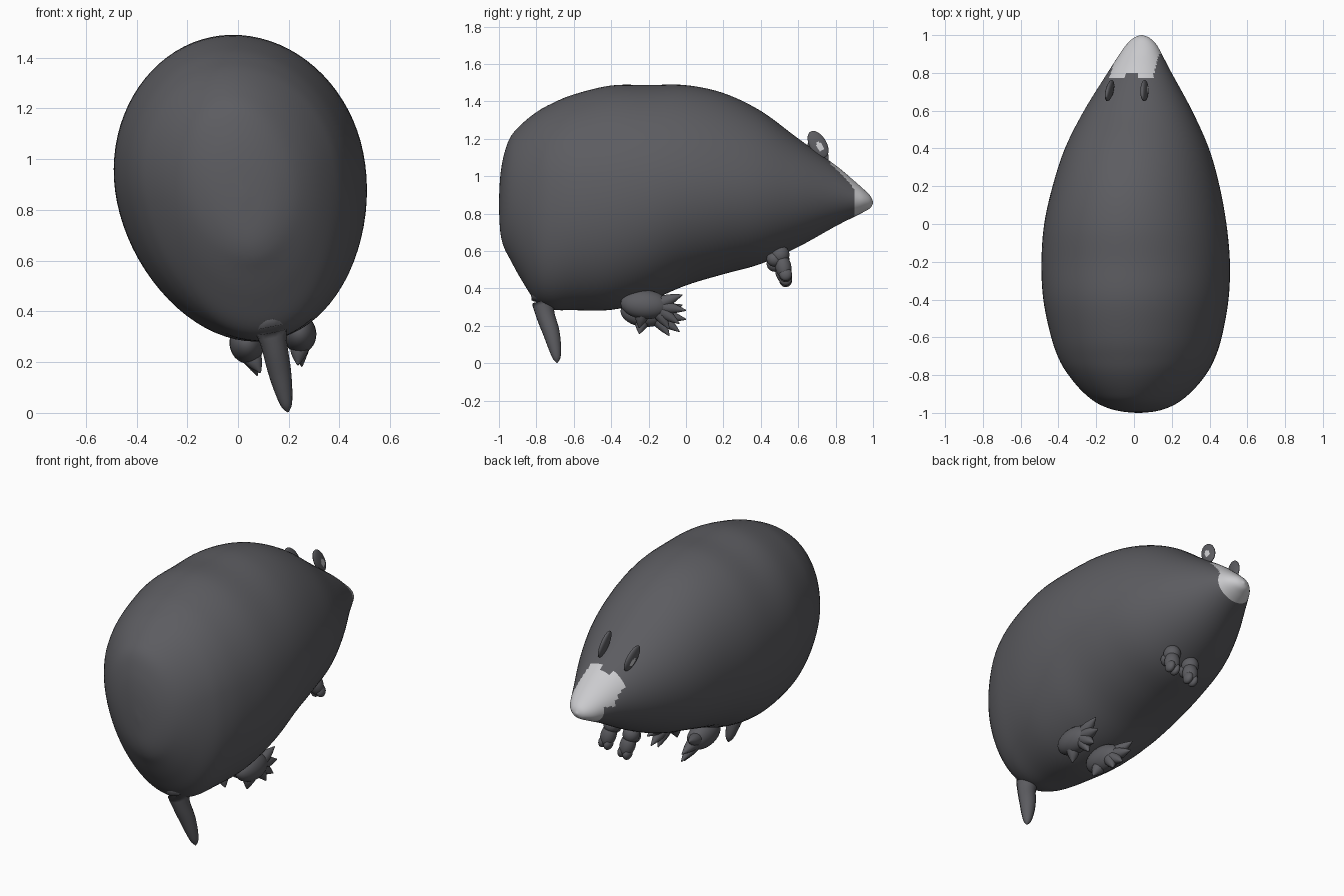
import bpy, bmesh, math
from mathutils import Vector, Matrix

if "Cube" in bpy.data.objects:
    bpy.data.objects.remove(bpy.data.objects["Cube"])


def material(name, rgb):
    m = bpy.data.materials.new(name)
    m.diffuse_color = (*rgb, 1)
    m.use_nodes = True
    m.node_tree.nodes["Principled BSDF"].inputs["Base Color"].default_value = m.diffuse_color
    return m


FUR = material("dark grey fur", (0.108, 0.108, 0.119))
PALE = material("pale grey face", (0.60, 0.60, 0.62))

# The animal is built symmetrically, then the whole of it is rolled to one side
ROLL = (Matrix.Translation((0.01, 0, 0.92)) @ Matrix.Rotation(math.radians(-11.5), 4, 'Y')
        @ Matrix.Translation((0, 0, -0.92)))


def finish(name, bm, mats):
    bmesh.ops.recalc_face_normals(bm, faces=bm.faces)
    bmesh.ops.transform(bm, matrix=ROLL, verts=bm.verts)
    for f in bm.faces:
        f.smooth = True
    me = bpy.data.meshes.new(name)
    bm.to_mesh(me)
    bm.free()
    for m in mats:
        me.materials.append(m)
    ob = bpy.data.objects.new(name, me)
    bpy.context.collection.objects.link(ob)
    return ob


def spline(keys, steps):
    """Smooth interpolation through rows of numbers."""
    out = []
    for i in range(len(keys) - 1):
        a, b, c, d = (keys[min(max(j, 0), len(keys) - 1)] for j in (i - 1, i, i + 1, i + 2))
        for k in range(steps):
            t = k / steps
            out.append([0.5 * (2 * q + (r - p) * t + (2 * p - 5 * q + 4 * r - s) * t * t
                               + (3 * q - p - 3 * r + s) * t ** 3)
                        for p, q, r, s in zip(a, b, c, d)])
    return out + [list(keys[-1])]


def skin(bm, rings):
    rows = [[bm.verts.new(p) for p in ring] for ring in rings]
    n = len(rows[0])
    for a, b in zip(rows, rows[1:]):
        for j in range(n):
            k = (j + 1) % n
            bm.faces.new((a[j], a[k], b[k], b[j]))
    bm.faces.new(rows[0])
    bm.faces.new(rows[-1])


def tube(bm, points, n=14):
    """Tapered tube through (x, y, z, radius) points."""
    pts = spline(points, 5)
    rings = []
    for i, p in enumerate(pts):
        d = Vector(pts[min(i + 1, len(pts) - 1)][:3]) - Vector(pts[max(i - 1, 0)][:3])
        q = d.to_track_quat('Z', 'Y')
        rings.append([Vector(p[:3]) + q @ Vector((math.cos(2 * math.pi * j / n),
                      math.sin(2 * math.pi * j / n), 0)) * max(p[3], 0.001) for j in range(n)])
    skin(bm, rings)


def blob(bm, centre, size, rot=(0, 0, 0), segs=24):
    m = Matrix.Translation(centre)
    for angle, axis in zip(rot, 'XYZ'):
        m = m @ Matrix.Rotation(math.radians(angle), 4, axis)
    bmesh.ops.create_uvsphere(bm, u_segments=segs, v_segments=segs * 2 // 3, radius=1,
                              matrix=m @ Matrix.Diagonal((*size, 1)))


# Body: y, top z, bottom z, widest z, half width, centre x
STATIONS = [
    (-1.0, 0.87, 0.83, 0.85, 0.01, 0), (-0.993, 1.0, 0.70, 0.86, 0.08, 0),
    (-0.975, 1.11, 0.62, 0.88, 0.15, 0), (-0.94, 1.21, 0.55, 0.89, 0.22, 0),
    (-0.88, 1.28, 0.44, 0.9, 0.29, 0), (-0.8, 1.345, 0.32, 0.91, 0.355, 0),
    (-0.72, 1.39, 0.28, 0.92, 0.402, 0), (-0.6, 1.44, 0.277, 0.92, 0.445, 0),
    (-0.4, 1.488, 0.28, 0.93, 0.485, 0), (-0.2, 1.49, 0.33, 0.93, 0.495, 0),
    (0.0, 1.49, 0.415, 0.93, 0.48, 0), (0.2, 1.447, 0.475, 0.92, 0.44, 0.003),
    (0.4, 1.35, 0.53, 0.91, 0.38, 0.005), (0.6, 1.2, 0.62, 0.9, 0.286, 0.008),
    (0.8, 1.055, 0.73, 0.885, 0.17, 0.013), (0.9, 0.97, 0.78, 0.87, 0.112, 0.016),
    (0.95, 0.925, 0.805, 0.86, 0.08, 0.018), (0.985, 0.89, 0.825, 0.857, 0.043, 0.018),
    (1.0, 0.86, 0.85, 0.855, 0.005, 0.018)]
bm = bmesh.new()
rings = []
N = 80
for y, top, bot, mid, w, cx in spline(STATIONS, 6):
    ring = []
    for j in range(N):
        t = 2 * math.pi * j / N
        s = math.sin(t)
        ring.append((cx + w * math.cos(t), y, mid + s * (top - mid if s > 0 else mid - bot)))
    rings.append(ring)
skin(bm, rings)
# Pale mask over the snout and the brow
for f in bm.faces:
    x, y, z = f.calc_center_median()
    brow = 0.81 if abs(x) < 0.035 else 0.775
    if y > 0.905 or (y > brow and abs(x) < 0.122 and z > 0.91):
        f.material_index = 1
finish("body", bm, [FUR, PALE])

# Tail
bm = bmesh.new()
tube(bm, [(0, -0.73, 0.46, 0.09), (0, -0.762, 0.345, 0.068), (0, -0.754, 0.255, 0.052),
          (0, -0.722, 0.155, 0.046), (0, -0.703, 0.075, 0.036),
          (0, -0.692, 0.012, 0.022), (0, -0.69, -0.016, 0.003)])
finish("tail", bm, [FUR])

CLAWS = [(-0.02, 0.327), (0.0, 0.245), (-0.035, 0.175), (-0.09, 0.15), (-0.25, 0.158)]
for label, side in (("left", -1), ("right", 1)):
    # Hind foot: rounded heel with fanned claws
    x = 0.105 * side
    bm = bmesh.new()
    blob(bm, (x, -0.22, 0.28), (0.068, 0.13, 0.078), (-4, 0, 0))
    for i, (cy, cz) in enumerate(CLAWS):
        sy, sz = (-0.17, 0.275) if i < 4 else (-0.23, 0.25)
        dx = (0.03 - 0.015 * i) * side
        tube(bm, [(x, sy, sz, 0.045),
                  (x + dx * 0.6, sy + (cy - sy) * 0.55, sz + (cz - sz) * 0.55, 0.03),
                  (x + dx, cy, cz, 0.003)], 12)
    finish(label + "_hind_foot", bm, [FUR])

    # Front foot: small curled knob
    x = 0.066 * side
    bm = bmesh.new()
    blob(bm, (x, 0.503, 0.56), (0.048, 0.05, 0.052))
    blob(bm, (x, 0.473, 0.535), (0.04, 0.043, 0.04), (-30, 0, 0))
    blob(bm, (x, 0.52, 0.495), (0.045, 0.043, 0.07), (12, 0, 0))
    for dx in (-0.018, 0.018):
        blob(bm, (x + dx, 0.533, 0.45), (0.024, 0.034, 0.036))
    finish(label + "_front_foot", bm, [FUR])

    # Ear: thin upright disc leaning back, pale patch on the outer side
    bm = bmesh.new()
    blob(bm, (0, 0, 0), (0.018, 0.046, 0.08), segs=36)
    for f in bm.faces:
        c = f.calc_center_median()
        if c.x * side > 0 and math.hypot(c.y / 0.018, (c.z + 0.015) / 0.026) < 1:
            f.material_index = 1
    bmesh.ops.transform(bm, verts=bm.verts, matrix=Matrix.Translation((0.094 * side, 0.706, 1.156))
                        @ Matrix.Rotation(math.radians(6 * side), 4, 'Z')
                        @ Matrix.Rotation(math.radians(30), 4, 'X'))
    finish(label + "_ear", bm, [FUR, PALE])
